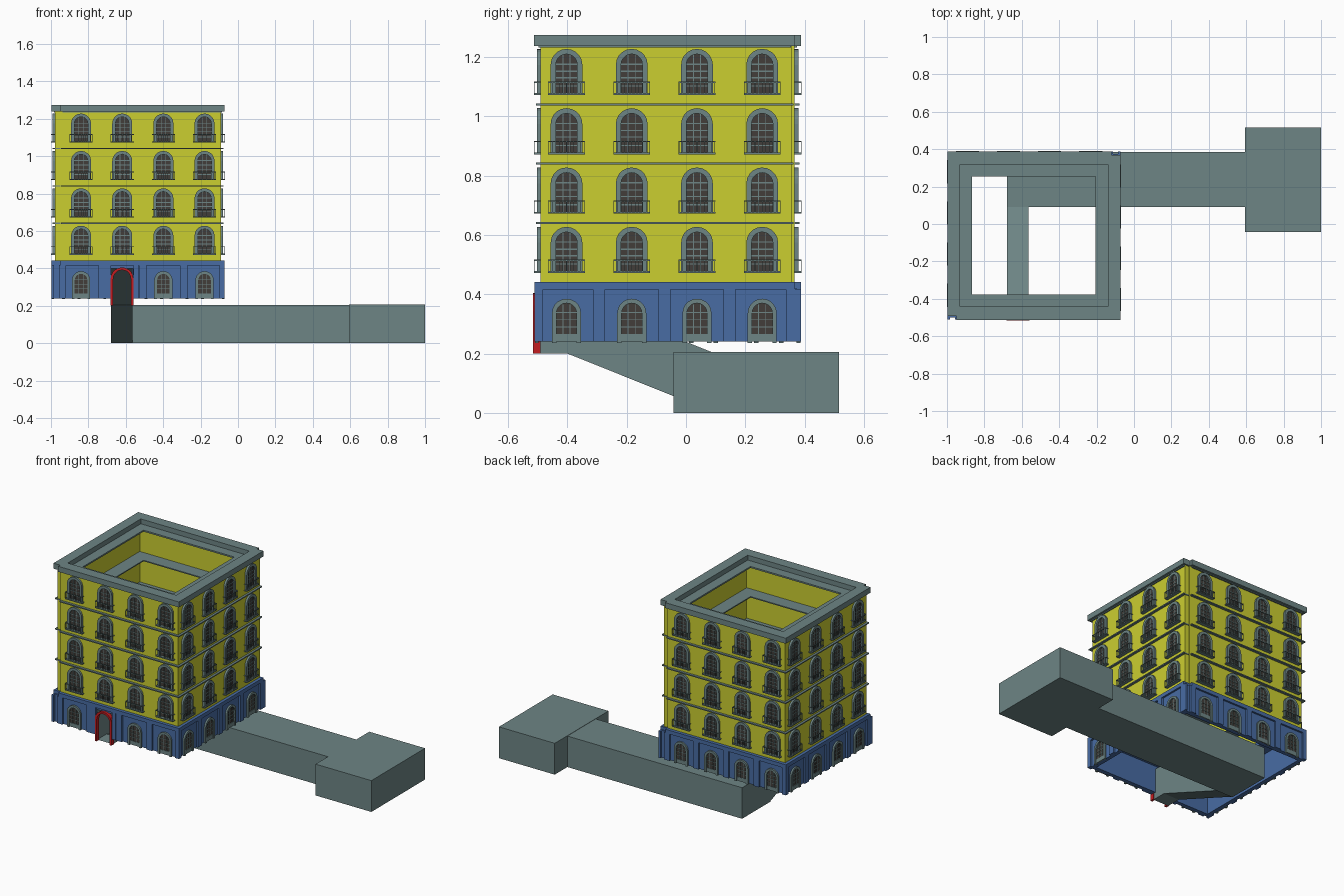
import bpy, bmesh, math
from mathutils import Matrix, Vector

if "Cube" in bpy.data.objects:
    bpy.data.objects.remove(bpy.data.objects["Cube"])

CX, CY = -0.535, -0.062          # building centre


def mat(name, rgb):
    m = bpy.data.materials.new(name)
    m.diffuse_color = (*rgb, 1)
    m.use_nodes = True
    m.node_tree.nodes["Principled BSDF"].inputs["Base Color"].default_value = m.diffuse_color
    return m


GREY = mat("slate grey", (0.155, 0.235, 0.235))
YELLOW = mat("yellow plaster", (0.60, 0.62, 0.03))
BLUE = mat("blue plaster", (0.065, 0.15, 0.37))
RED = mat("red door", (0.55, 0.012, 0.015))
DARK = mat("dark glass", (0.055, 0.048, 0.042))
I = Matrix.Identity(4)
C = Matrix.Translation((CX, CY, 0))


def finish(bm, name, material):
    bmesh.ops.remove_doubles(bm, verts=bm.verts, dist=1e-5)
    bmesh.ops.recalc_face_normals(bm, faces=bm.faces)
    me = bpy.data.meshes.new(name)
    bm.to_mesh(me)
    bm.free()
    me.materials.append(material)
    ob = bpy.data.objects.new(name, me)
    bpy.context.collection.objects.link(ob)
    return ob


def loft(bm, M, rings, caps=True, closed=False):
    """Join equal-length loops of points into a tube."""
    vs = [[bm.verts.new(M @ Vector(p)) for p in r] for r in rings]
    n, k = len(vs[0]), len(vs)
    for i in range(k if closed else k - 1):
        a, b = vs[i], vs[(i + 1) % k]
        for j in range(n):
            bm.faces.new((a[j], a[(j + 1) % n], b[(j + 1) % n], b[j]))
    if caps and not closed:
        bm.faces.new(vs[0])
        bm.faces.new(vs[-1][::-1])


def box(bm, M, x0, x1, y0, y1, z0, z1):
    loft(bm, M, [[(x0, y0, z), (x1, y0, z), (x1, y1, z), (x0, y1, z)] for z in (z0, z1)])


def arch(hw, z0, zs, u=0, n=10):
    pts = [(u - hw, z0)]
    pts += [(u - hw * math.cos(math.pi * i / n), zs + hw * math.sin(math.pi * i / n)) for i in range(n + 1)]
    return pts + [(u + hw, z0)]


def arch_plate(bm, M, pts, y0, y1):
    loft(bm, M, [[(x, y, z) for x, z in pts] for y in (y0, y1)])


def arch_frame(bm, M, outer, inner, y0, y1):
    loft(bm, M, [[(o[0], y0, o[1]), (i[0], y0, i[1]), (i[0], y1, i[1]), (o[0], y1, o[1])]
                 for o, i in zip(outer, inner)])


def ring(name, material, a, b, ia, ib, z0, z1, nx=0.048, ny=0.02):
    """Rectangular ring with small notches at two opposite corners."""
    half = [(-a + nx, -b + ny), (-a + nx, -b), (a, -b), (a, b - ny)]
    out = half + [(-x, -y) for x, y in half]
    out = [out[i] for i in range(8)]
    inn = [(math.copysign(ia, x), math.copysign(ib, y)) for x, y in out]
    # the notch points of one corner share an inner corner
    bm = bmesh.new()
    loft(bm, C, [[(*o, z0), (*i, z0), (*i, z1), (*o, z1)] for o, i in zip(out, inn)], closed=True)
    bmesh.ops.remove_doubles(bm, verts=bm.verts, dist=1e-5)
    bmesh.ops.dissolve_degenerate(bm, edges=bm.edges, dist=1e-6)
    finish(bm, name, material)


# --- upper walls, floor ledges, cornice
FLOORS = [0.44, 0.64, 0.84, 1.04]
ring("upper_walls", YELLOW, 0.443, 0.428, 0.42, 0.405, 0.44, 1.24, 0.028, 0.008)
ring("ground_ledge", BLUE, 0.463, 0.449, 0.33, 0.316, 0.416, 0.441)
for z in FLOORS[1:]:
    ring("floor_ledge", GREY, 0.458, 0.444, 0.33, 0.316, z - 0.003, z + 0.004)
ring("cornice", GREY, 0.463, 0.45, 0.395, 0.38, 1.238, 1.274)
ring("roof_ledge", GREY, 0.45, 0.436, 0.33, 0.316, 1.232, 1.242)

# --- the four facades: front, right, back, left
frames, panes, bars, balconies, blue = (bmesh.new() for _ in range(5))
DOOR_U = -0.62 - CX
for k in range(4):
    M = C @ Matrix.Rotation(math.pi / 2 * k, 4, 'Z')
    even = k % 2 == 0
    off = 0.026 if even else -0.011
    half, other = (0.463, 0.449) if even else (0.449, 0.463)
    W = -(other - 0.015)                  # upper wall plane
    W = -0.428 if even else -0.443
    G = -(other - 0.012)                  # ground floor wall plane
    # ground floor wall, split around the doorway on the front
    e = half - 0.013
    if k == 0:
        box(blue, M, -e, DOOR_U - 0.058, G, G + 0.025, 0.24, 0.42)
        box(blue, M, DOOR_U + 0.058, e, G, G + 0.025, 0.24, 0.42)
        box(blue, M, DOOR_U - 0.058, DOOR_U + 0.058, G, G + 0.025, 0.4, 0.42)
    else:
        box(blue, M, -e, e, G, G + 0.025, 0.24, 0.42)
    # pilasters between the windows and at the ends
    for i in (-1, 0, 1):
        u = off + i * 0.22
        if k == 0 and i == -1:
            u += 0.004
        box(blue, M, u - 0.02, u + 0.02, -other, G + 0.002, 0.24, 0.418)
    lo = -half + (0.04 if k % 2 == 0 else 0.0)
    box(blue, M, lo, off - 0.41, -other, G + 0.002, 0.24, 0.418)
    box(blue, M, off + 0.41, half, -other, G + 0.002, 0.24, 0.418)

    for i in range(4):
        u = off + (i - 1.5) * 0.22
        # ground floor windows
        if not (k == 0 and i == 1):
            arch_frame(frames, M, arch(0.049, 0.236, 0.336, u), arch(0.034, 0.236, 0.336, u), G - 0.011, G + 0.002)
            arch_plate(panes, M, arch(0.036, 0.24, 0.336, u), G - 0.003, G + 0.001)
            box(frames, M, u - 0.035, u + 0.035, G - 0.007, G, 0.24, 0.266)
            for d in (-0.012, 0.012):
                box(bars, M, u + d - 0.0015, u + d + 0.0015, G - 0.006, G - 0.002, 0.265, 0.366)
            for z in (0.29, 0.314, 0.338):
                box(bars, M, u - 0.034, u + 0.034, G - 0.006, G - 0.002, z - 0.0015, z + 0.0015)
        for f in FLOORS:
            # upper windows
            arch_frame(frames, M, arch(0.0535, f + 0.034, f + 0.134, u), arch(0.036, f + 0.034, f + 0.134, u),
                       W - 0.013, W + 0.002)
            arch_plate(panes, M, arch(0.038, f + 0.036, f + 0.134, u), W - 0.003, W + 0.001)
            for d in (-0.012, 0.012):
                box(bars, M, u + d - 0.0015, u + d + 0.0015, W - 0.006, W - 0.002, f + 0.036, f + 0.168)
            for z in (0.062, 0.09, 0.112, 0.136):
                box(bars, M, u - 0.036, u + 0.036, W - 0.006, W - 0.002, f + z - 0.002, f + z + 0.002)
            # balcony: slab, rail and balusters
            P = W - 0.023
            box(balconies, M, u - 0.062, u + 0.062, P, W, f + 0.032, f + 0.038)
            box(balconies, M, u - 0.062, u + 0.062, P, P + 0.003, f + 0.073, f + 0.077)
            for s in (-1, 1):
                x = u + s * 0.0605
                box(balconies, M, x - 0.0015, x + 0.0015, P, W, f + 0.073, f + 0.077)
            for j in range(11):
                x = u + (j - 5) * 0.0121
                box(balconies, M, x - 0.001, x + 0.001, P, P + 0.002, f + 0.037, f + 0.074)

# raised surround of the entrance
for s in (-1, 1):
    u = DOOR_U + s * 0.074
    box(blue, C, u - 0.014, u + 0.014, -0.449, -0.435, 0.24, 0.418)
finish(blue, "ground_floor_walls", BLUE)
finish(frames, "window_frames", GREY)
finish(panes, "window_panes", DARK)
finish(bars, "window_bars", GREY)
finish(balconies, "balconies", GREY)

# --- red entrance arch
bm = bmesh.new()
M = Matrix.Translation((-0.62, 0, 0))
arch_frame(bm, M, arch(0.061, 0.2, 0.344), arch(0.047, 0.2, 0.344), -0.516, -0.49)
finish(bm, "door_arch", RED)

# --- sloping passage, open at both ends
bm = bmesh.new()
path = [(-0.495, 0.2), (-0.4, 0.2), (0.092, 0.003)]
loft(bm, I, [[(-0.678, y, z), (-0.565, y, z), (-0.565, y, z + 0.2), (-0.678, y, z + 0.2)] for y, z in path],
     caps=False)
finish(bm, "sloping_passage", GREY)

# --- underground corridor and end room
bm = bmesh.new()
box(bm, I, -0.678, 0.6, 0.09, 0.385, 0, 0.204)
finish(bm, "corridor", GREY)
bm = bmesh.new()
box(bm, I, 0.594, 1.0, -0.042, 0.516, 0, 0.206)
finish(bm, "end_room", GREY)
